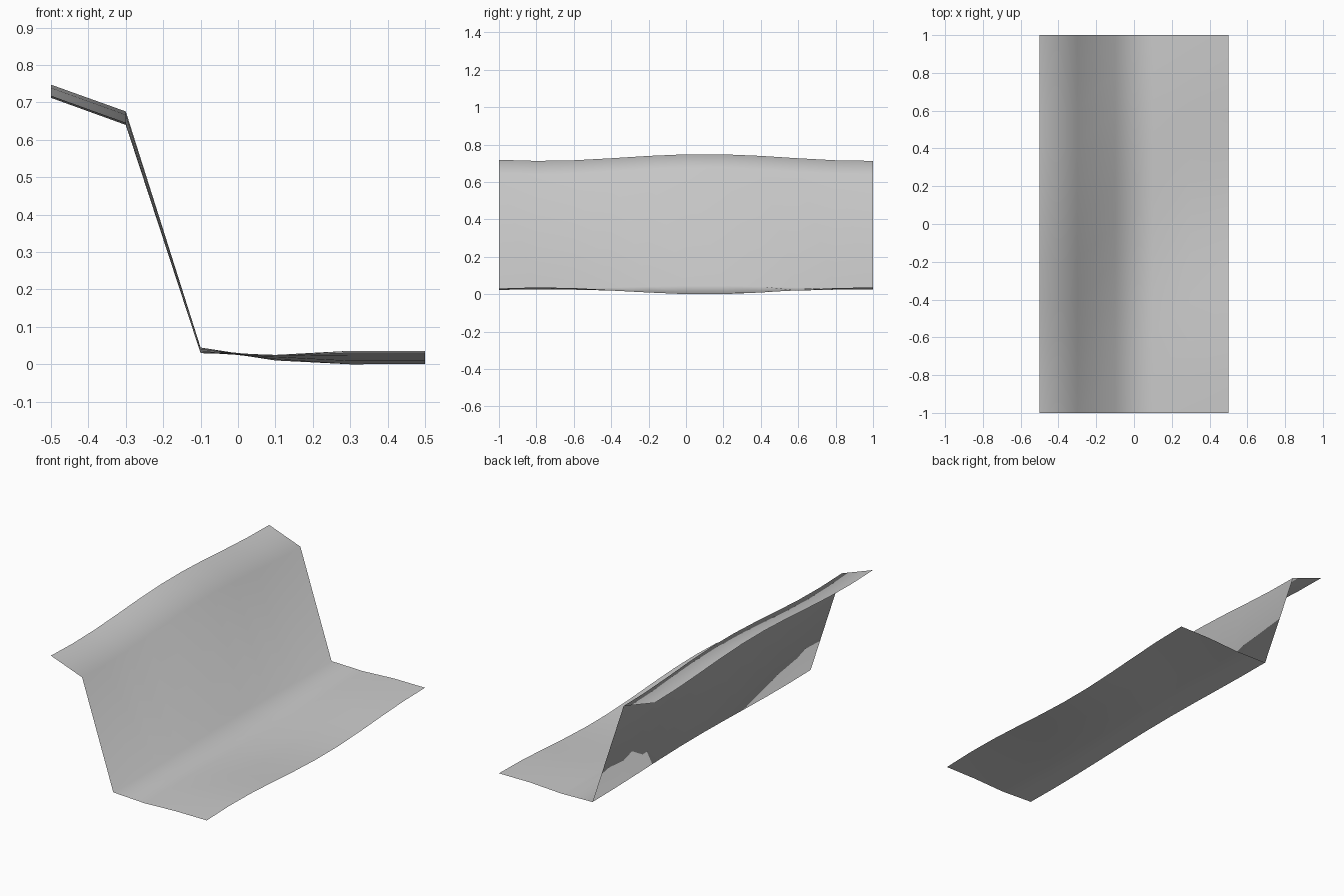
import bpy, bmesh, math

if "Cube" in bpy.data.objects:
    bpy.data.objects.remove(bpy.data.objects["Cube"])

# Stepped cross-section of the sheet: (x, mean height)
PROFILE = [(-0.5, 0.733), (-0.3, 0.661), (-0.1, 0.04),
           (0.1, 0.02), (0.3, 0.02), (0.5, 0.02)]
ROWS = 10


def ripple(x, y):
    """Gentle wave that flips sign across the middle of the sheet."""
    return -0.02 * math.sin(4 * x) * math.cos(3.6 * (y - 0.1))


# Sweep the profile along y, letting each row ripple
bm = bmesh.new()
grid = []
for j in range(ROWS + 1):
    y = -1 + 2 * j / ROWS
    grid.append([bm.verts.new((x, y, z + ripple(x, y))) for x, z in PROFILE])
for a, b in zip(grid, grid[1:]):
    for i in range(len(PROFILE) - 1):
        bm.faces.new((a[i], a[i + 1], b[i + 1], b[i])).smooth = True

# Rest the lowest point on the ground
low = min(v.co.z for v in bm.verts)
for v in bm.verts:
    v.co.z -= low

mesh = bpy.data.meshes.new("cliff_sheet")
bm.to_mesh(mesh)
bm.free()

# Plain grey surface
grey = bpy.data.materials.new("light grey")
grey.diffuse_color = (0.6, 0.6, 0.6, 1)
grey.use_nodes = True
grey.node_tree.nodes["Principled BSDF"].inputs["Base Color"].default_value = grey.diffuse_color
mesh.materials.append(grey)
sheet = bpy.data.objects.new("cliff_sheet", mesh)
bpy.context.collection.objects.link(sheet)
